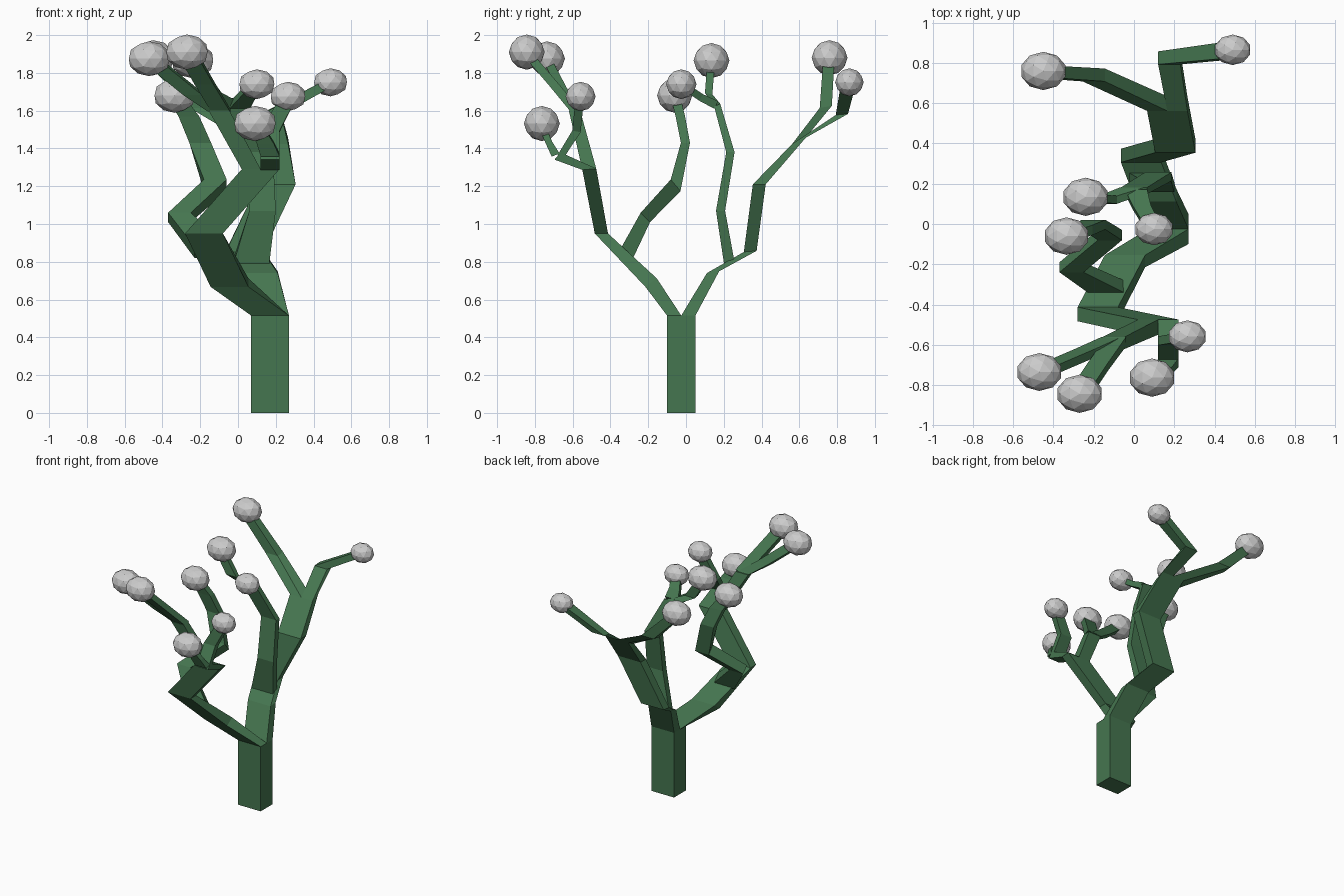
import bpy, bmesh
from math import cos, sin, radians
from mathutils import Vector

bark = bpy.data.materials.new("bark_green")
bark.diffuse_color = (0.06, 0.18, 0.08, 1)


def limb(name, rings):
    """Four-sided limb; ring = x, y, z, width along x, thickness, tilt in the yz plane."""
    bm = bmesh.new()
    loops = []
    for x, y, z, w, t, tilt in rings:
        c = Vector((x, y, z))
        u = Vector((w / 2, 0, 0))
        v = Vector((0, cos(radians(tilt)), sin(radians(tilt)))) * t / 2
        loops.append([bm.verts.new(p) for p in (c - u - v, c + u - v, c + u + v, c - u + v)])
    for a, b in zip(loops, loops[1:]):
        for i in range(4):
            j = (i + 1) % 4
            bm.faces.new((a[i], a[j], b[j], b[i]))
    bm.faces.new(loops[0][::-1])
    bm.faces.new(loops[-1])
    bmesh.ops.recalc_face_normals(bm, faces=bm.faces)
    me = bpy.data.meshes.new(name)
    bm.to_mesh(me)
    bm.free()
    me.materials.append(bark)
    ob = bpy.data.objects.new(name, me)
    bpy.context.collection.objects.link(ob)


def bud(name, x, y, z, s):
    """Low-poly flattened ball at a branch tip."""
    bpy.ops.mesh.primitive_ico_sphere_add(subdivisions=2, radius=0.1, location=(x, y, z))
    ob = bpy.context.object
    ob.name = name
    ob.scale = (1.17 * s, 0.97 * s, 0.95 * s)


# Trunk
limb("trunk", [(.17, -.025, 0, .2, .15, 0), (.17, -.025, .515, .2, .15, 0)])

# Back main branch and its two forks
limb("back_branch", [(.17, .0125, .515, .2, .075, 0), (.11, .143, .745, .2, .065, 8),
                     (.035, .34, .855, .2, .068, 5), (.205, .388, 1.21, .2, .068, 0),
                     (.165, .598, 1.44, .2, .08, 25)])
limb("back_left_fork", [(.115, .598, 1.44, .1, .08, 25), (-.2, .74, 1.62, .11, .065, 10),
                        (-.43, .755, 1.85, .1, .06, 0)])
limb("back_right_fork", [(.215, .598, 1.44, .1, .08, 25), (.175, .825, 1.58, .11, .065, 5),
                         (.47, .86, 1.74, .1, .08, 0)])

# Middle back branch with two twigs
limb("middle_back_branch", [(.07, .228, .8, .19, .06, 30), (.13, .183, 1.07, .14, .048, 0),
                            (.12, .235, 1.38, .13, .044, 0), (0, .165, 1.63, .13, .035, 20)])
limb("middle_back_left_twig", [(-.01, .165, 1.63, .12, .035, 20), (-.13, .12, 1.69, .09, .04, -10),
                               (-.22, .13, 1.82, .08, .04, 0)])
limb("middle_back_right_twig", [(.01, .16, 1.63, .11, .045, 60), (.04, .08, 1.67, .09, .04, 60),
                                (.09, -.01, 1.73, .08, .04, 60)])

# Front main branch and its forks
limb("front_branch", [(.17, -.0625, .515, .2, .075, 0), (-.045, -.185, .69, .2, .075, 37),
                      (-.18, -.448, .95, .2, .07, 0), (.12, -.512, 1.29, .2, .075, 0)])
limb("front_left_fork", [(.07, -.512, 1.29, .1, .075, 0), (-.1, -.59, 1.6, .11, .06, 0)])
limb("front_left_high_twig", [(-.09, -.585, 1.6, .1, .05, 20), (-.18, -.71, 1.75, .1, .045, 30),
                              (-.26, -.83, 1.89, .1, .045, 30)])
limb("front_left_low_twig", [(-.11, -.585, 1.6, .1, .05, 10), (-.24, -.64, 1.69, .1, .045, 20),
                             (-.45, -.73, 1.86, .1, .045, 20)])
limb("front_right_fork", [(.17, -.512, 1.29, .1, .075, 5), (.17, -.68, 1.36, .1, .05, 50)])
limb("front_right_high_twig", [(.17, -.665, 1.355, .1, .035, -30), (.17, -.58, 1.49, .1, .045, -10),
                               (.25, -.565, 1.64, .09, .045, 0)])
limb("front_right_low_twig", [(.17, -.69, 1.365, .1, .045, 20), (.145, -.725, 1.43, .09, .035, 20),
                              (.1, -.76, 1.51, .08, .035, 20)])

# Middle front branch
limb("middle_front_branch", [(-.14, -.31, .85, .18, .085, -45), (-.31, -.215, 1.035, .12, .07, -45),
                             (-.12, -.055, 1.205, .12, .08, -50), (-.2, -.003, 1.43, .115, .048, 0),
                             (-.26, -.03, 1.57, .11, .05, 0), (-.33, -.055, 1.67, .1, .05, 0)])

# Buds at all the tips
for i, (x, y, z, s) in enumerate([
        (-.45, .76, 1.88, .98), (.49, .865, 1.75, .78), (-.24, .135, 1.865, .98),
        (.1, -.025, 1.74, .83), (-.335, -.06, 1.68, .96), (.265, -.558, 1.675, .82),
        (.09, -.763, 1.532, .98), (-.47, -.735, 1.875, .97), (-.27, -.843, 1.91, .98)]):
    bud(f"bud_{i + 1}", x, y, z, s)
